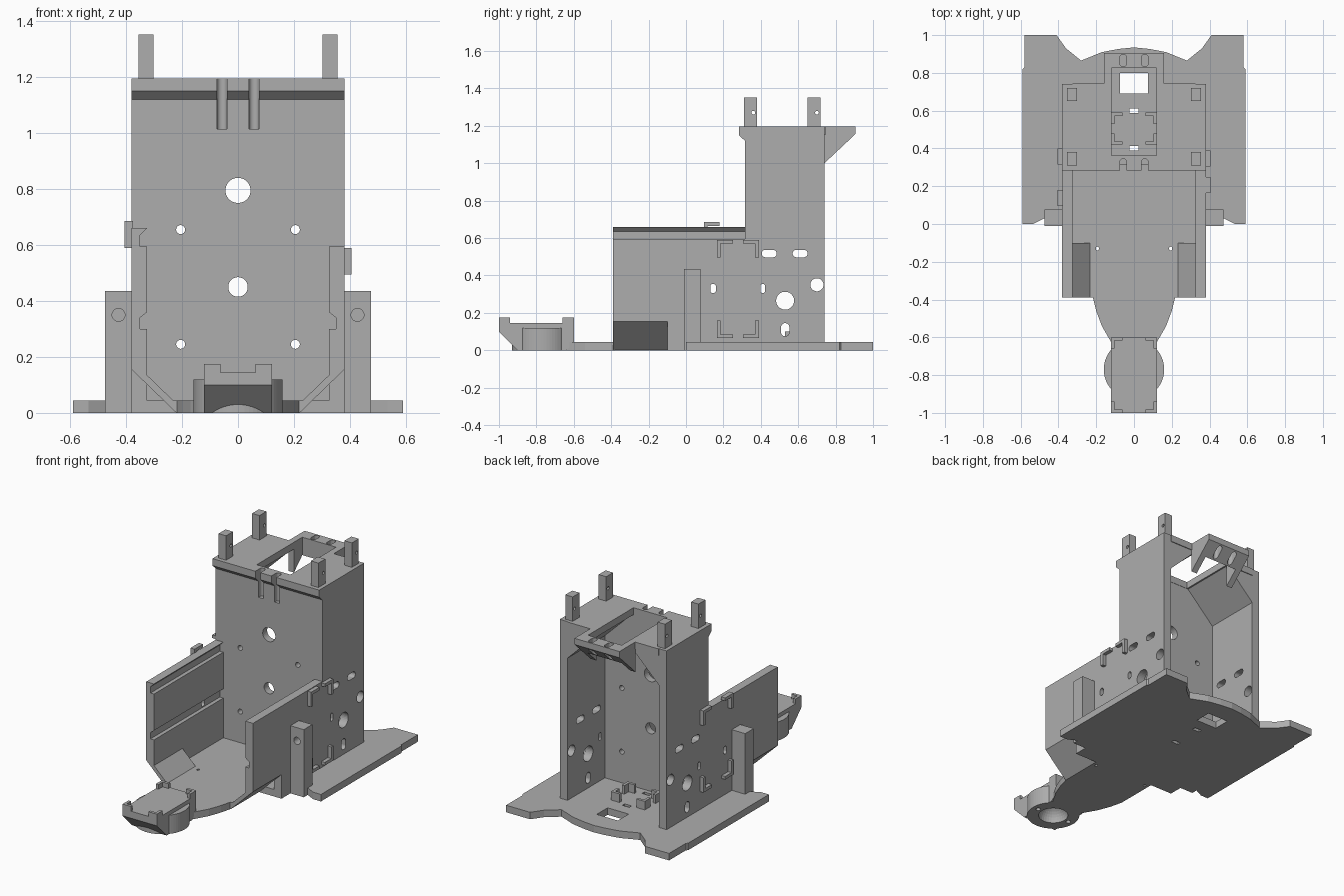
import bpy, bmesh, math
from mathutils import Matrix, Vector

cube = bpy.data.objects.get("Cube")
if cube:
    bpy.data.objects.remove(cube, do_unlink=True)

grey = bpy.data.materials.new("plain grey")
grey.use_nodes = True
grey.diffuse_color = (0.42, 0.42, 0.42, 1)
grey.node_tree.nodes["Principled BSDF"].inputs["Base Color"].default_value = (0.42, 0.42, 0.42, 1)


def finish(name, bm):
    bmesh.ops.recalc_face_normals(bm, faces=bm.faces)
    mesh = bpy.data.meshes.new(name)
    bm.to_mesh(mesh)
    bm.free()
    mesh.materials.append(grey)
    ob = bpy.data.objects.new(name, mesh)
    bpy.context.collection.objects.link(ob)
    return ob


def prism(name, pts, axis, a, b):
    """Extrude a 2D outline along an axis: x takes (y,z), y takes (x,z), z takes (x,y)."""
    place = {"x": lambda u, v, w: (w, u, v),
             "y": lambda u, v, w: (u, w, v),
             "z": lambda u, v, w: (u, v, w)}[axis]
    bm = bmesh.new()
    face = bm.faces.new([bm.verts.new(place(u, v, a)) for u, v in pts])
    new = bmesh.ops.extrude_face_region(bm, geom=[face])["geom"]
    shift = Vector(place(0, 0, b - a))
    bmesh.ops.translate(bm, vec=shift, verts=[g for g in new if isinstance(g, bmesh.types.BMVert)])
    return finish(name, bm)


def box(name, x0, x1, y0, y1, z0, z1):
    return prism(name, [(x0, y0), (x1, y0), (x1, y1), (x0, y1)], "z", z0, z1)


def slot(u, v, w, h, n=32):
    """Rounded outline; a circle when w equals h."""
    r = min(w, h) / 2
    pts = []
    for i in range(n):
        t = 2 * math.pi * (i + 0.5) / n
        c, s = math.cos(t), math.sin(t)
        pts.append((u + r * c + math.copysign(w / 2 - r, c),
                    v + r * s + math.copysign(h / 2 - r, s)))
    return pts


def cut(ob, cutters):
    """Subtract every cutter, keep the result and drop the cutters."""
    for c in cutters:
        c.hide_render = True
        m = ob.modifiers.new("cut", "BOOLEAN")
        m.operation, m.solver, m.object = "DIFFERENCE", "EXACT", c
    bpy.context.view_layer.update()
    deps = bpy.context.evaluated_depsgraph_get()
    ob_mesh = bpy.data.meshes.new_from_object(ob.evaluated_get(deps))
    ob.modifiers.clear()
    ob.data = ob_mesh
    for c in cutters:
        bpy.data.objects.remove(c, do_unlink=True)
    return ob


def flip(pts, s):
    return [(s * u, v) for u, v in pts]


def hole(axis, u, v, w, h, a, b):
    return prism("cutter", slot(u, v, w, h), axis, a, b)


T = 0.045      # plate thickness
W = 0.38       # outer half width of the body
I = 0.325      # inner half width of the body
TOP = 1.195    # tower height

# Base plate with tongue, wings and scalloped rear
half = [(0.1, -0.66), (0.13, -0.61), (0.17, -0.54), (0.2, -0.46), (0.22, -0.38), (0.22, -0.1),
        (W, -0.1), (W, 0.0), (0.475, 0.0), (0.475, 0.03), (0.535, 0.0), (0.59, 0.0),
        (0.59, 0.82), (0.58, 0.83), (0.58, 1.0), (0.41, 1.0), (0.36, 0.93), (0.28, 0.865),
        (0.17, 0.91), (0.08, 0.927), (0.0, 0.935)]
outline = half + [(-x, y) for x, y in reversed(half[:-1])]
base = prism("base_plate", outline, "z", 0, T)
cut(base, [box("cutter", -0.075, 0.075, 0.69, 0.8, -0.1, 0.1)]
    + [box("cutter", -0.025, 0.025, y - 0.012, y + 0.012, -0.1, 0.1) for y in (0.4, 0.6)]
    + [hole("z", s * 0.195, -0.13, 0.02, 0.02, -0.1, 0.1) for s in (-1, 1)])

# Round caster cup and its square tray at the tip of the tongue
CY = -0.77
cup = prism("caster_cup", slot(0, CY, 0.32, 0.32, 64), "z", 0, 0.12)
tray = prism("caster_tray", [(-1, 0.145), (-1, 0.1), (-0.9, 0), (-0.64, 0), (-0.6, 0.04), (-0.6, 0.145)],
             "x", -0.122, 0.122)


def ball():
    bm = bmesh.new()
    bmesh.ops.create_uvsphere(bm, u_segments=32, v_segments=16, radius=0.09,
                              matrix=Matrix.Translation((0, CY, 0)))
    return finish("cutter", bm)


for part in (cup, tray):
    cut(part, [ball()] + [hole("z", s * 0.12, CY, 0.03, 0.03, -0.05, 0.06) for s in (-1, 1)])
for sx in (-1, 1):
    for end, sy in ((-1, 1), (-0.6, -1)):
        x, d = sx * 0.122, 0.06
        prism("tray_corner", [(x, end), (x - sx * d, end), (x - sx * d, end + sy * 0.018),
                              (x - sx * 0.018, end + sy * 0.018), (x - sx * 0.018, end + sy * d),
                              (x, end + sy * d)], "z", 0.14, 0.175)

# Side walls: grooved inside, chamfered along the lower front
for s, side in ((1, "left"), (-1, "right")):
    upper = [(I, 0.3), (0.35, 0.3), (0.35, 0.34), (I, 0.36), (I, 0.595)]
    if s > 0:
        upper += [(W, 0.595)]
    else:
        upper += [(0.35, 0.595), (0.35, 0.635), (I, 0.66), (W, 0.66)]
    chamfer = [(W, 0.155), (0.22, 0), (0.2, 0), (0.2, T), (0.232, T), (I, 0.135)]
    prism(side + "_wall_front", flip(chamfer + upper, s), "y", -0.39, -0.1)
    wall = prism(side + "_wall_middle", flip([(W, 0), (I, 0)] + upper, s), "y", -0.1, 0.32)
    cut(wall, [hole("x", 0.145, 0.33, 0.03, 0.05, s * 0.2, s * 0.5)])

    tower = box(side + "_tower_wall", *sorted((s * I, s * W)), 0.315, 0.74, 0, TOP)
    holes = [(0.53, 0.265, 0.096, 0.096), (0.7, 0.35, 0.07, 0.07), (0.445, 0.517, 0.08, 0.04),
             (0.61, 0.517, 0.08, 0.04), (0.53, 0.11, 0.045, 0.07), (0.41, 0.33, 0.025, 0.05)]
    cut(tower, [hole("x", *h, s * 0.2, s * 0.5) for h in holes])

    # Sloped support under the tower roof
    prism(side + "_roof_support", flip([(I, 0.96), (I, 1.16), (0.12, 1.16)], s), "y", 0.35, 0.74)

    # Upright lug beside the wall
    lug = box(side + "_lug", *sorted((s * (W - 0.01), s * 0.475)), -0.01, 0.077, 0, 0.435)
    cut(lug, [hole("y", s * 0.427, 0.35, 0.046, 0.046, -0.2, 0.04)])

    # Corner clips on the outside of the wall
    ys, zs = ((0.165, 0.39), (0.065, 0.59)) if s > 0 else ((0.095, 0.4), (0.16, 0.685))
    for y, dy in zip(ys, (1, -1)):
        for z, dz in zip(zs, (1, -1)):
            pts = [(y, z), (y + dy * 0.085, z), (y + dy * 0.085, z + dz * 0.02),
                   (y + dy * 0.02, z + dz * 0.02), (y + dy * 0.02, z + dz * 0.095), (y, z + dz * 0.095)]
            prism(side + "_clip", pts, "x", s * (W - 0.005), s * 0.405)

    # Posts on the roof
    for y in (0.31, 0.65):
        post = box(side + "_roof_post", *sorted((s * 0.302, s * 0.355)), y, y + 0.07, TOP - 0.01, 1.352)
        cut(post, [hole("x", y + 0.05, 1.27, 0.02, 0.02, s * 0.2, s * 0.5)])

# Strap grooves cut the front panel and its lip
def grooves():
    return [prism("cutter", slot(s * 0.057, 0.295, 0.036, 0.1), "z", 1.015, 1.3) for s in (-1, 1)]


front = box("tower_front_panel", -I, I, 0.315, 0.36, T - 0.01, TOP)
small = [(s * 0.205, z, 0.032, 0.032) for s in (-1, 1) for z in (0.245, 0.655)]
cut(front, grooves() + [hole("y", *h, 0.2, 0.5) for h in
                        [(0, 0.795, 0.09, 0.09), (0, 0.45, 0.07, 0.07)] + small])
lip = prism("tower_lip", [(0.32, 1.115), (0.283, 1.15), (0.283, TOP), (0.32, TOP)], "x", -W, W)
cut(lip, grooves())


# Roof with an open well, and a rear bracket with strap slots
def well():
    return box("cutter", -0.12, 0.12, 0.362, 0.825, 0.8, 1.3)


roof = box("tower_roof", -I, I, 0.358, 0.745, 1.15, TOP)
cut(roof, [well()])
bracket = prism("rear_bracket", [(0.74, TOP), (0.905, TOP), (0.905, 1.155), (0.74, 1.0)], "x", -0.16, 0.16)
cut(bracket, [well()] + [hole("z", s * 0.057, 0.865, 0.036, 0.065, 0.9, 1.3) for s in (-1, 1)])

# Corner brackets on the floor inside the tower
for sx in (-1, 1):
    for y, dy in ((0.42, 1), (0.59, -1)):
        x = sx * 0.12
        prism("floor_clip", [(x, y), (x - sx * 0.06, y), (x - sx * 0.06, y + dy * 0.018),
                             (x - sx * 0.018, y + dy * 0.018), (x - sx * 0.018, y + dy * 0.06),
                             (x, y + dy * 0.06)], "z", T - 0.005, 0.1)
